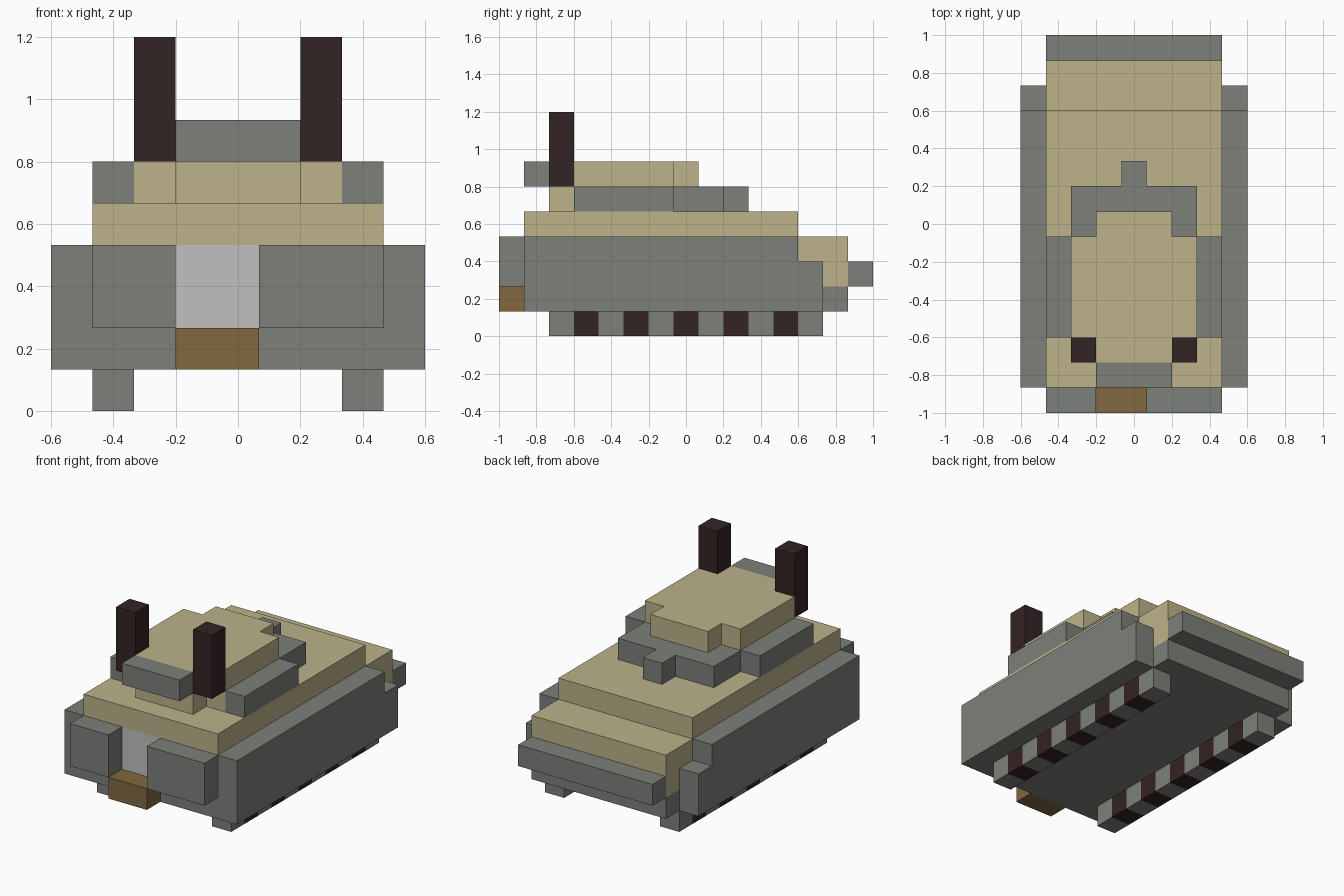
import bpy
import bmesh
from mathutils import Vector

U = 2 / 15  # size of one building block

cube = bpy.data.objects.get("Cube")
if cube:
    bpy.data.objects.remove(cube, do_unlink=True)


def material(name, rgb):
    m = bpy.data.materials.new(name)
    m.use_nodes = True
    m.diffuse_color = (*rgb, 1)
    shader = next(n for n in m.node_tree.nodes if n.type == "BSDF_PRINCIPLED")
    shader.inputs["Base Color"].default_value = (*rgb, 1)
    shader.inputs["Roughness"].default_value = 0.9
    return m


GREY = material("armour grey", (0.205, 0.214, 0.195))
TAN = material("sand tan", (0.503, 0.448, 0.255))
DARK = material("dark brown", (0.034, 0.017, 0.018))
BROWN = material("bumper brown", (0.220, 0.138, 0.051))
PALE = material("pale grey", (0.527, 0.527, 0.527))


def prism(name, outline, axis, low, high, *mats):
    """Extrude a closed outline along x (0) or z (2), in block units."""
    bm = bmesh.new()

    def place(a, b):
        return Vector((low, a, b) if axis == 0 else (a, b, low)) * U

    face = bm.faces.new([bm.verts.new(place(a, b)) for a, b in outline])
    move = Vector((0, 0, 0))
    move[axis] = (high - low) * U
    new = bmesh.ops.extrude_face_region(bm, geom=[face])["geom"]
    verts = [v for v in new if isinstance(v, bmesh.types.BMVert)]
    bmesh.ops.translate(bm, vec=move, verts=verts)
    bmesh.ops.recalc_face_normals(bm, faces=bm.faces)
    mesh = bpy.data.meshes.new(name)
    bm.to_mesh(mesh)
    bm.free()
    for m in mats:
        mesh.materials.append(m)
    obj = bpy.data.objects.new(name, mesh)
    bpy.context.collection.objects.link(obj)
    return obj


def box(name, x, y, z, *mats):
    outline = [(x[0], y[0]), (x[1], y[0]), (x[1], y[1]), (x[0], y[1])]
    return prism(name, outline, 2, *z, *mats)


def stepped(name, steps, z, mat):
    """Symmetric footprint from (half width, y start, y end) steps."""
    side = [(w, y) for w, y0, y1 in steps for y in (y0, y1)]
    outline = side + [(-w, y) for w, y in reversed(side)]
    return prism(name, outline, 2, *z, mat)


# Hull
box("hull_floor", (-3.5, 3.5), (-6.5, 6.5), (1, 2), GREY)
box("hull_core", (-3.5, 3.5), (-5.5, 4.5), (2, 4), GREY)
box("rear_deck", (-3.5, 3.5), (4.5, 6.5), (2, 4), TAN)
box("upper_deck", (-3.5, 3.5), (-6.5, 4.5), (4, 5), TAN)
box("rear_bumper", (-3.5, 3.5), (6.5, 7.5), (2, 3), GREY)

# Nose
box("right_nose_block", (-3.5, -1.5), (-7.5, -5.5), (2, 4), GREY)
box("left_nose_block", (0.5, 3.5), (-7.5, -5.5), (2, 4), GREY)
box("nose_panel", (-1.5, 0.5), (-6.5, -5.5), (2, 4), PALE)
box("front_bumper", (-1.5, 0.5), (-7.5, -6.5), (1, 2), BROWN)

# Upper body
stepped("cabin_base", [(1.5, -5.5, -4.5), (2.5, -4.5, -0.5)], (5, 6), TAN)
stepped("cabin_rear_ledge", [(2.5, -0.5, 1.5), (0.5, 1.5, 2.5)], (5, 6), GREY)
stepped("cabin_roof", [(1.5, -5.5, -4.5), (2.5, -4.5, -0.5), (1.5, -0.5, 0.5)],
        (6, 7), TAN)
box("front_visor", (-1.5, 1.5), (-6.5, -5.5), (6, 7), GREY)

# Paired parts
SKIRT = [(-6.5, 1), (5.5, 1), (5.5, 3), (4.5, 3), (4.5, 4), (-6.5, 4)]
for label, s in (("left", 1), ("right", -1)):
    def span(a, b):
        return sorted((s * a, s * b))

    prism(label + "_side_skirt", SKIRT, 0, *span(3.5, 4.5), GREY)
    box(label + "_cabin_ledge", span(2.5, 3.5), (-4.5, -0.5), (5, 6), GREY)
    box(label + "_post", span(1.5, 2.5), (-5.5, -4.5), (6, 9), DARK)

    # Track: cut into blocks, every second one dark
    track = box(label + "_track", span(2.5, 3.5), (-5.5, 5.5), (0, 1), GREY, DARK)
    bm = bmesh.new()
    bm.from_mesh(track.data)
    for i in range(10):
        bmesh.ops.bisect_plane(bm, geom=bm.verts[:] + bm.edges[:] + bm.faces[:],
                               plane_co=(0, (i - 4.5) * U, 0), plane_no=(0, 1, 0))
    for f in bm.faces:
        block = round(f.calc_center_median().y / U)
        on_end = abs(f.normal.y) > 0.5
        f.material_index = 0 if on_end or block % 2 else 1
    bm.to_mesh(track.data)
    bm.free()
